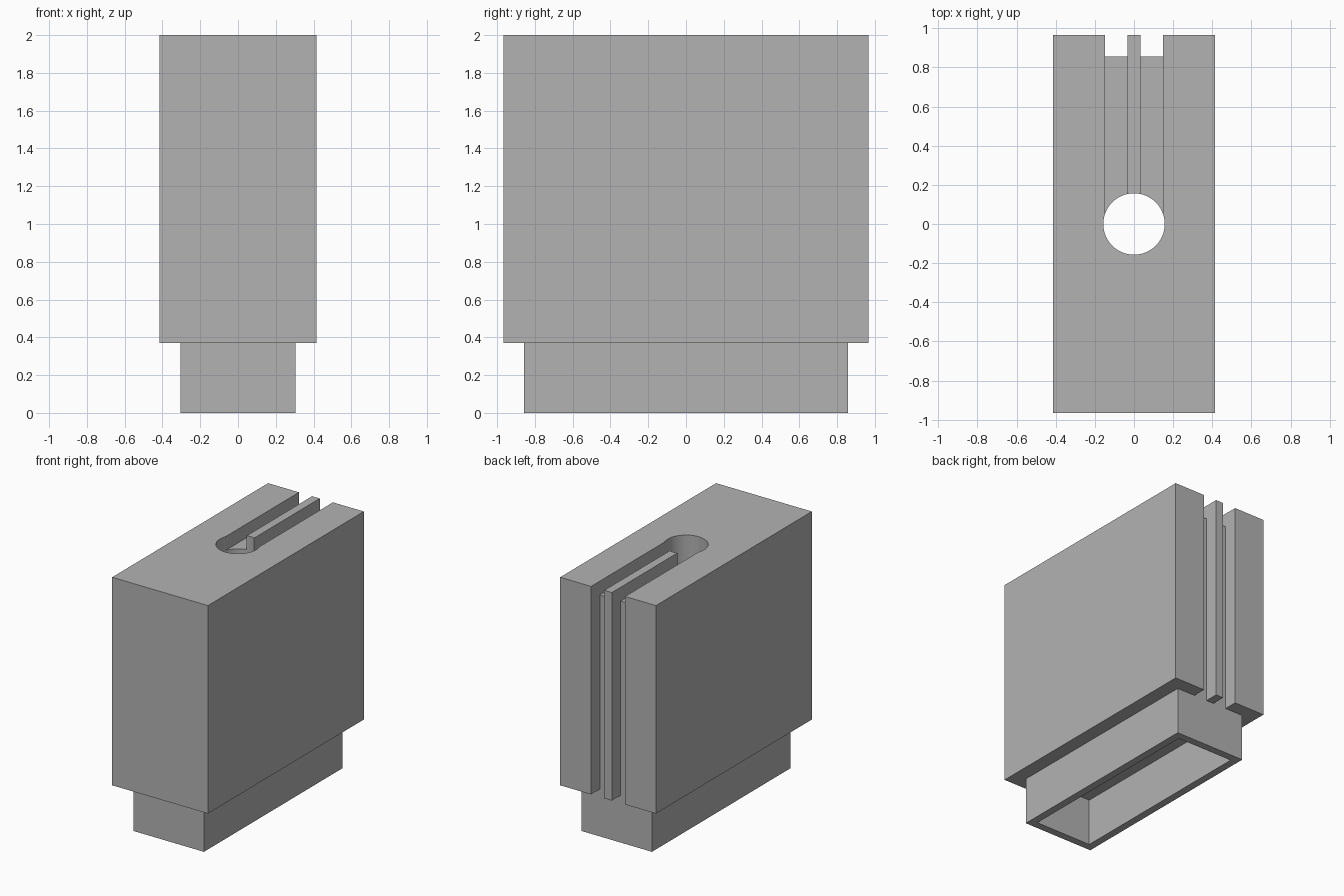
import bpy
import bmesh
from mathutils import Matrix, Vector

cube = bpy.data.objects.get("Cube")
if cube:
    bpy.data.objects.remove(cube, do_unlink=True)

HX, HY, TOP = 0.415, 0.965, 2.0       # body half sizes and height
STEP = 0.37                           # where the neck meets the body
NX, NY, WALL = 0.305, 0.857, 0.06     # neck half sizes and wall
GROOVE_IN, GROOVE_OUT = 0.033, 0.147  # groove edges either side of the ridge
DEPTH = HY - NY
HOLE_R = 0.157

grey = bpy.data.materials.new("plain_grey")
grey.use_nodes = True
colour = (0.45, 0.45, 0.45, 1.0)
grey.diffuse_color = colour
grey.node_tree.nodes["Principled BSDF"].inputs["Base Color"].default_value = colour


def make_object(name, bm):
    bmesh.ops.recalc_face_normals(bm, faces=bm.faces)
    mesh = bpy.data.meshes.new(name)
    bm.to_mesh(mesh)
    bm.free()
    mesh.materials.append(grey)
    obj = bpy.data.objects.new(name, mesh)
    bpy.context.collection.objects.link(obj)
    return obj


def extrude_profile(name, points, offset):
    bm = bmesh.new()
    face = bm.faces.new([bm.verts.new(p) for p in points])
    new = bmesh.ops.extrude_face_region(bm, geom=[face])["geom"]
    verts = [v for v in new if isinstance(v, bmesh.types.BMVert)]
    bmesh.ops.translate(bm, verts=verts, vec=Vector(offset))
    return make_object(name, bm)


def rectangle(hx, hy, z):
    return [(-hx, -hy, z), (hx, -hy, z), (hx, hy, z), (-hx, hy, z)]


def cut(target, cutter):
    cutter.hide_render = True
    mod = target.modifiers.new("cut", "BOOLEAN")
    mod.operation = "DIFFERENCE"
    mod.solver = "EXACT"
    mod.object = cutter
    graph = bpy.context.evaluated_depsgraph_get()
    mesh = bpy.data.meshes.new_from_object(target.evaluated_get(graph))
    target.modifiers.clear()
    target.data = mesh
    bpy.data.objects.remove(cutter, do_unlink=True)


# Main block
body = extrude_profile("body", rectangle(HX, HY, STEP), (0, 0, TOP - STEP))

# Round hole through the block
bm = bmesh.new()
bmesh.ops.create_cone(bm, cap_ends=True, segments=64, radius1=HOLE_R, radius2=HOLE_R,
                      depth=3, matrix=Matrix.Translation((0, 0, 1)))
cut(body, make_object("hole_cutter", bm))

# Two L-shaped grooves along the top and down the back, leaving a ridge between
for left in (-GROOVE_OUT, GROOVE_IN):
    far, high, low, start = HY + 0.1, TOP + 0.1, STEP - 0.1, 0.04
    outline = [(start, TOP - DEPTH), (NY, TOP - DEPTH), (NY, low),
               (far, low), (far, high), (start, high)]
    cutter = extrude_profile("groove_cutter", [(left, y, z) for y, z in outline],
                             (GROOVE_OUT - GROOVE_IN, 0, 0))
    cut(body, cutter)

# Hollow neck, closed above by the block
bm = bmesh.new()
loops = [[bm.verts.new(p) for p in rectangle(hx, hy, z)] for hx, hy, z in (
    (NX, NY, STEP), (NX, NY, 0), (NX - WALL, NY - WALL, 0), (NX - WALL, NY - WALL, STEP))]
for a, b in zip(loops, loops[1:]):
    for i in range(4):
        j = (i + 1) % 4
        bm.faces.new((a[i], a[j], b[j], b[i]))
neck = make_object("neck", bm)
# Orient the neck faces outward from its wall
bm = bmesh.new()
bm.from_mesh(neck.data)
rim = next(f for f in bm.faces if f.calc_center_median().z < 0.01)
if rim.normal.z > 0:
    bmesh.ops.reverse_faces(bm, faces=bm.faces)
bm.to_mesh(neck.data)
bm.free()

# Smooth hole wall, sharp edges elsewhere
bpy.ops.object.select_all(action="DESELECT")
body.select_set(True)
bpy.context.view_layer.objects.active = body
bpy.ops.object.shade_smooth_by_angle()
